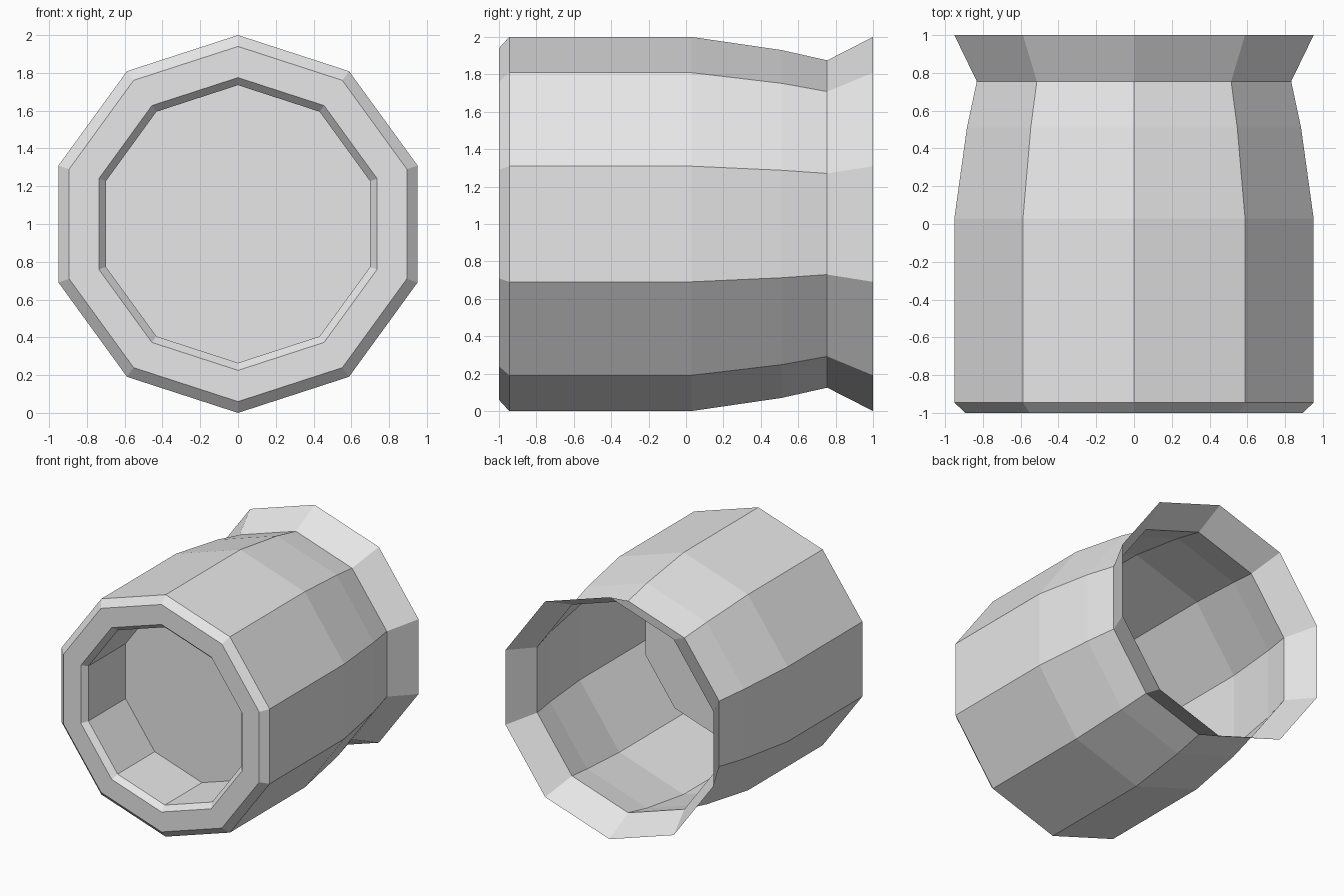
import bpy, bmesh, math

cube = bpy.data.objects.get("Cube")
if cube:
    bpy.data.objects.remove(cube, do_unlink=True)

SIDES = 10
AXIS_Z = 1.0

# Single flat grey
grey = bpy.data.materials.new("light_grey")
grey.use_nodes = True
colour = (0.8, 0.8, 0.8, 1)
grey.diffuse_color = colour
grey.node_tree.nodes["Principled BSDF"].inputs["Base Color"].default_value = colour

# (radius, y) from the recessed front floor, over the front lip, to the back rim
profile = [
    (0.735, -0.47),   # recess floor
    (0.735, -0.955),  # recess mouth
    (0.775, -1.0),    # inner bevel
    (0.94, -1.0),     # front face
    (1.0, -0.945),    # outer bevel
    (1.0, 0.03),      # straight barrel
    (0.93, 0.51),     # taper
    (0.875, 0.755),   # neck
    (1.0, 1.0),       # flared open rim
]


def ring(bm, radius, y):
    """Ten-sided ring around the y axis with a corner at the top."""
    angles = [math.pi / 2 + math.tau * i / SIDES for i in range(SIDES)]
    return [bm.verts.new((radius * math.cos(a), y, AXIS_Z + radius * math.sin(a)))
            for a in angles]


# Thin shell, open at the back, with a closed cup sunk in the front
bm = bmesh.new()
rings = [ring(bm, r, y) for r, y in profile]
bm.faces.new(rings[0])
for a, b in zip(rings, rings[1:]):
    for i in range(SIDES):
        j = (i + 1) % SIDES
        bm.faces.new((a[i], b[i], b[j], a[j]))

mesh = bpy.data.meshes.new("barrel_shell")
bm.to_mesh(mesh)
bm.free()
mesh.materials.append(grey)
shell = bpy.data.objects.new("barrel_shell", mesh)
bpy.context.collection.objects.link(shell)
